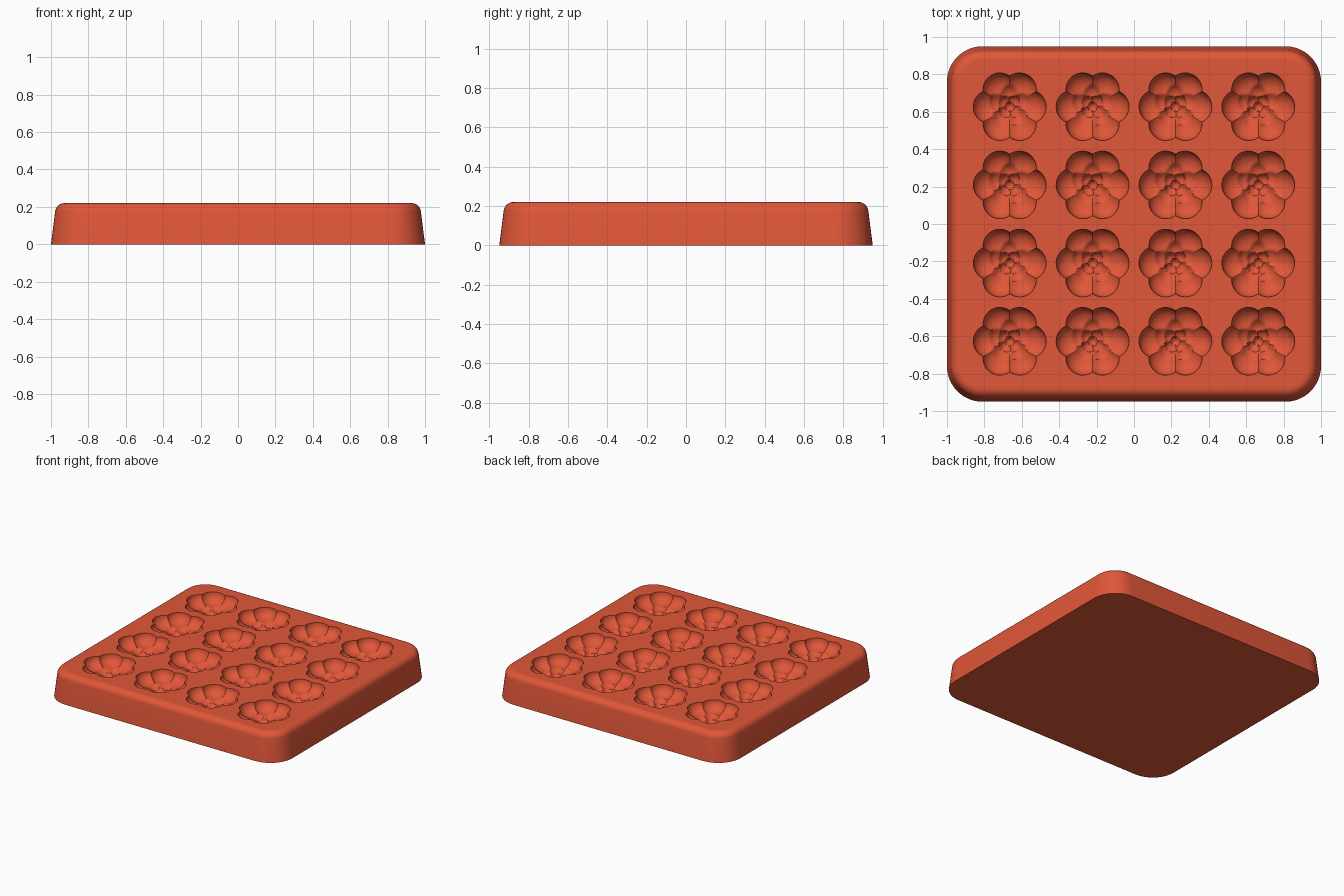
import bpy, bmesh, math

cube = bpy.data.objects.get("Cube")
if cube:
    bpy.data.objects.remove(cube, do_unlink=True)

HALF_X, HALF_Y, TOP = 1.0, 0.95, 0.22
CORNER = 0.19
PITCH_X, PITCH_Y = 0.443, 0.418

silicone = bpy.data.materials.new("coral_red_silicone")
silicone.use_nodes = True
colour = (0.75, 0.095, 0.04, 1.0)
silicone.diffuse_color = colour
silicone.node_tree.nodes["Principled BSDF"].inputs["Base Color"].default_value = colour


def make_object(name, bm):
    bmesh.ops.recalc_face_normals(bm, faces=bm.faces)
    mesh = bpy.data.meshes.new(name)
    bm.to_mesh(mesh)
    bm.free()
    mesh.materials.append(silicone)
    obj = bpy.data.objects.new(name, mesh)
    bpy.context.collection.objects.link(obj)
    return obj


def bridge(bm, a, b):
    n = len(a)
    for i in range(n):
        j = (i + 1) % n
        bm.faces.new((a[i], a[j], b[j], b[i]))


# Tray body: rounded rectangles lofted up a tapered, rounded-over profile
def rounded_rectangle(inset, steps=12):
    points = []
    for quarter, (sx, sy) in enumerate(((1, 1), (-1, 1), (-1, -1), (1, -1))):
        for k in range(steps + 1):
            a = (quarter + k / steps) * math.pi / 2
            points.append((sx * (HALF_X - CORNER) + (CORNER - inset) * math.cos(a),
                           sy * (HALF_Y - CORNER) + (CORNER - inset) * math.sin(a)))
    return points


profile = [(0.0, 0.0), (0.011, 0.085)]
fillet = 0.05
for k in range(9):
    a = math.radians(7 + 83 * k / 8)
    profile.append((0.022 + fillet * (1 - math.cos(a)), TOP - fillet * (1 - math.sin(a))))
profile.append((0.082, TOP))

bm = bmesh.new()
loops = [[bm.verts.new((x, y, z)) for x, y in rounded_rectangle(inset)]
         for inset, z in profile]
for lower, upper in zip(loops, loops[1:]):
    bridge(bm, lower, upper)
bm.faces.new(loops[0])
bm.faces.new(loops[-1])
tray = make_object("mould_tray", bm)

# Rose cavity: rings of round petals, each ring stepping deeper
# (count, ring radius, petal radius, step depth, bowl depth, turn in degrees)
PETAL_RINGS = [(6, 0.105, 0.09, 0.0, 0.075, 0),
               (5, 0.062, 0.058, 0.045, 0.05, 20),
               (4, 0.03, 0.036, 0.085, 0.035, 50),
               (1, 0.0, 0.022, 0.115, 0.022, 0)]
petals = []
for count, ring, radius, step, bowl, turn in PETAL_RINGS:
    for k in range(count):
        a = math.radians(turn) + k * math.tau / count
        petals.append((ring * math.cos(a), ring * math.sin(a), radius, step, bowl))


def depth(x, y):
    deepest = 0.004
    for px, py, radius, step, bowl in petals:
        t = ((x - px) ** 2 + (y - py) ** 2) / radius ** 2
        if t < 1:
            deepest = max(deepest, step + bowl * math.sqrt(1 - t))
    return deepest


def outline(angle):
    count, ring, radius = PETAL_RINGS[0][:3]
    sector = math.tau / count
    off = (angle + sector / 2) % sector - sector / 2
    return ring * math.cos(off) + math.sqrt(radius ** 2 - (ring * math.sin(off)) ** 2)


def add_rose(bm, cx, cy, spokes=72, rings=26):
    angles = [k * math.tau / spokes for k in range(spokes)]

    def ring_at(scale, z=None):
        ring = []
        for a in angles:
            r = outline(a) * scale
            x, y = r * math.cos(a), r * math.sin(a)
            ring.append(bm.verts.new((cx + x, cy + y, TOP - depth(x, y) if z is None else z)))
        return ring

    previous = ring_at(1.0, TOP + 0.02)
    bm.faces.new(previous)
    for k in range(rings, 0, -1):
        s = k / rings
        current = ring_at(1 - (1 - s) ** 1.25, TOP - 0.004 if k == rings else None)
        bridge(bm, previous, current)
        previous = current
    centre = bm.verts.new((cx, cy, TOP - depth(0, 0)))
    for i in range(spokes):
        bm.faces.new((previous[i], previous[(i + 1) % spokes], centre))


bm = bmesh.new()
for column in range(4):
    for row in range(4):
        add_rose(bm, (column - 1.5) * PITCH_X, (row - 1.5) * PITCH_Y)
cutter = make_object("rose_cavity_cutter", bm)
cutter.hide_render = True

# Press the roses into the tray
cut = tray.modifiers.new("rose_cavities", 'BOOLEAN')
cut.operation = 'DIFFERENCE'
cut.solver = 'EXACT'
cut.object = cutter
bpy.ops.object.select_all(action='DESELECT')
tray.select_set(True)
bpy.context.view_layer.objects.active = tray
bpy.ops.object.modifier_apply(modifier=cut.name)
bpy.data.objects.remove(cutter, do_unlink=True)
bpy.ops.object.shade_smooth_by_angle(angle=math.radians(35))
